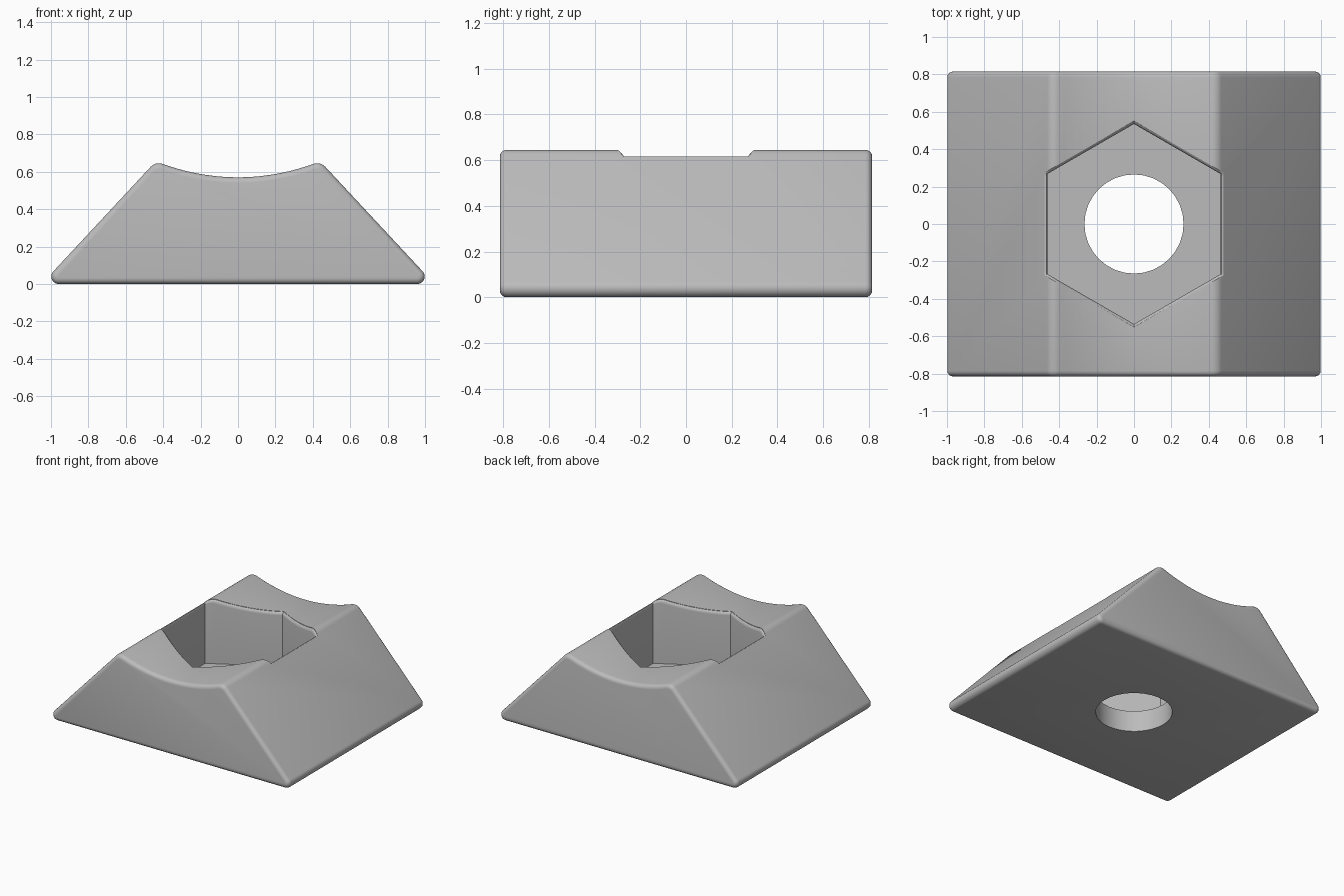
import bpy, bmesh, math
from mathutils import Vector

cube = bpy.data.objects.get("Cube")
if cube:
    bpy.data.objects.remove(cube, do_unlink=True)

grey = bpy.data.materials.new("plain grey")
grey.use_nodes = True
grey.diffuse_color = (0.5, 0.5, 0.5, 1)
grey.node_tree.nodes["Principled BSDF"].inputs["Base Color"].default_value = (0.5, 0.5, 0.5, 1)


def loft(name, rings):
    """Closed solid through rings of equal point count."""
    bm = bmesh.new()
    loops = [[bm.verts.new(p) for p in ring] for ring in rings]
    n = len(loops[0])
    for a, b in zip(loops, loops[1:]):
        for i in range(n):
            j = (i + 1) % n
            bm.faces.new((a[i], a[j], b[j], b[i]))
    bm.faces.new(loops[0][::-1])
    bm.faces.new(loops[-1])
    bmesh.ops.recalc_face_normals(bm, faces=bm.faces)
    mesh = bpy.data.meshes.new(name)
    bm.to_mesh(mesh)
    bm.free()
    mesh.materials.append(grey)
    obj = bpy.data.objects.new(name, mesh)
    bpy.context.collection.objects.link(obj)
    return obj


def fillet(prev, corner, nxt, r, steps):
    """Round a profile corner with an arc of radius r."""
    p, c, n = Vector(prev), Vector(corner), Vector(nxt)
    u, v = (p - c).normalized(), (n - c).normalized()
    half = u.angle(v) / 2
    centre = c + (u + v).normalized() * (r / math.sin(half))
    a = c + u * (r / math.tan(half)) - centre
    b = c + v * (r / math.tan(half)) - centre
    return [centre + a.slerp(b, i / steps) * r / a.slerp(b, i / steps).length
            if 0 < i < steps else centre + (a if i == 0 else b)
            for i in range(steps + 1)]


def dish(x):
    return 0.57 + 0.44 * x * x


# Half profile: rounded foot, sloping flank, rounded ridge, dished top
foot, ridge = (1.05, 0), (0.44, dish(0.44))
half = fillet((0, 0), foot, ridge, 0.04, 10)
half += fillet(foot, ridge, (0.38, dish(0.38)), 0.06, 8)
half += [Vector((x, dish(x))) for x in [0.36 * (1 - i / 9) for i in range(9)]]
profile = half + [Vector((0, dish(0)))] + [Vector((-p.x, p.y)) for p in reversed(half)]


def surface(x):
    """Height of the upper surface at x."""
    for a, b in zip(half[10:], half[11:] + [Vector((0, dish(0)))]):
        if b.x <= abs(x) <= a.x:
            return a.y + (b.y - a.y) * (a.x - abs(x)) / (a.x - b.x)
    return 0


def hexagon(radius, height):
    """Subdivided hexagon ring pointing along y."""
    corners = [Vector((radius * math.sin(k * math.pi / 3), radius * math.cos(k * math.pi / 3), 0))
               for k in range(6)]
    ring = []
    for k in range(6):
        for i in range(24):
            p = corners[k].lerp(corners[(k + 1) % 6], i / 24)
            p.z = height(p.x)
            ring.append(p)
    return ring


def circle(radius, z):
    return [(radius * math.cos(i * math.tau / 32), radius * math.sin(i * math.tau / 32), z)
            for i in range(32)]


# Block with softened end faces
block = loft("wedge_block", [[(p.x, y, p.y) for p in profile] for y in (-0.815, 0.815)])
bevel = block.modifiers.new("soft_ends", "BEVEL")
bevel.width, bevel.segments = 0.03, 4
bevel.limit_method, bevel.angle_limit = "ANGLE", math.radians(60)
bevel.use_clamp_overlap = False

# Hexagonal pocket whose rounded rim follows the dished top
R, rim = 0.535, 0.025
rings = [hexagon(R, lambda x: 0.16)]
for deg in (0, 16, 32, 48, 64):
    t = math.radians(deg)
    grow = rim * (1 - math.cos(t)) / math.cos(math.pi / 6)
    rings.append(hexagon(R + grow, lambda x, t=t: surface(x) - rim * (1 - math.sin(t))))
rings.append(hexagon(R + grow, lambda x: 1.0))
pocket = loft("pocket_cutter", rings)

# Round through hole
hole = loft("hole_cutter", [circle(0.265, z) for z in (-0.2, 0.3)])

for cutter in (pocket, hole):
    cutter.hide_render = True
    cut = block.modifiers.new(cutter.name, "BOOLEAN")
    cut.operation, cut.solver, cut.object = "DIFFERENCE", "EXACT", cutter

# Bake the cuts, then smooth the rounded edges
bpy.context.view_layer.update()
evaluated = block.evaluated_get(bpy.context.evaluated_depsgraph_get())
final = bpy.data.meshes.new_from_object(evaluated)
block.modifiers.clear()
block.data = final
for cutter in (pocket, hole):
    bpy.data.objects.remove(cutter, do_unlink=True)
bpy.ops.object.select_all(action="DESELECT")
block.select_set(True)
bpy.context.view_layer.objects.active = block
bpy.ops.object.shade_smooth_by_angle(angle=math.radians(30))
